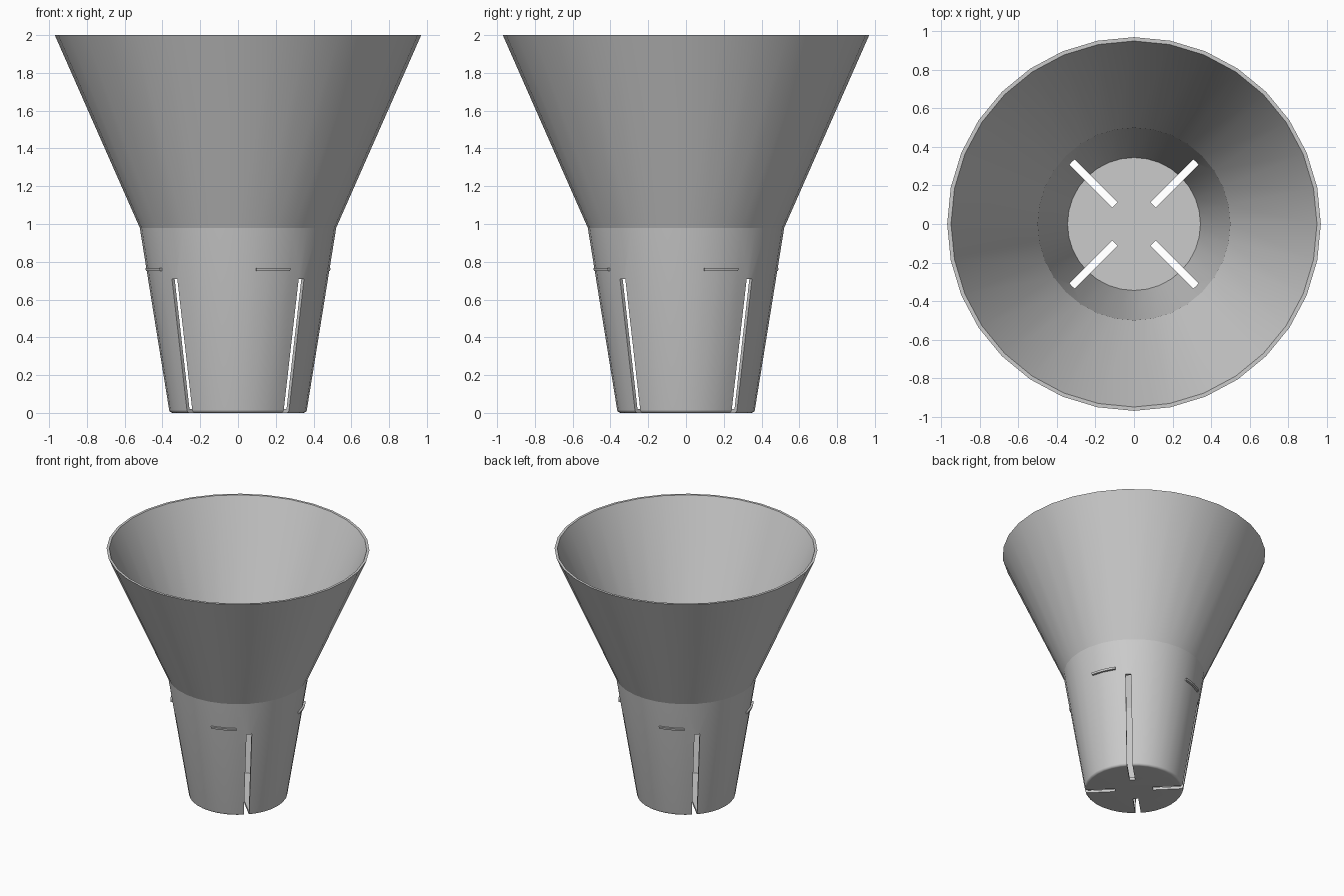
import bpy, bmesh, math
from mathutils import Matrix, Vector

cube = bpy.data.objects.get("Cube")
if cube:
    bpy.data.objects.remove(cube, do_unlink=True)

grey = bpy.data.materials.new("plain grey")
grey.use_nodes = True
COLOUR = (0.6, 0.6, 0.6, 1)
grey.diffuse_color = COLOUR
grey.node_tree.nodes["Principled BSDF"].inputs["Base Color"].default_value = COLOUR


def make_object(name, bm):
    bmesh.ops.recalc_face_normals(bm, faces=bm.faces)
    mesh = bpy.data.meshes.new(name)
    bm.to_mesh(mesh)
    bm.free()
    mesh.materials.append(grey)
    obj = bpy.data.objects.new(name, mesh)
    bpy.context.collection.objects.link(obj)
    return obj


def smooth(obj, degrees):
    bpy.ops.object.select_all(action='DESELECT')
    obj.select_set(True)
    bpy.context.view_layer.objects.active = obj
    bpy.ops.object.shade_smooth_by_angle(angle=math.radians(degrees))


def ring(bm, radius, z, start, sweep, count):
    angles = [start + sweep * i / count for i in range(count)]
    return [bm.verts.new((radius * math.cos(a), radius * math.sin(a), z)) for a in angles]


# Funnel shell: outer wall, flat rim, inner wall and floor
SIDES = 32
ROUND = 0.02
base_curve = [(0.345 + ROUND * math.sin(t), ROUND - ROUND * math.cos(t))
              for t in (math.radians(80 * i / 8) for i in range(9))]
profile = base_curve + [(0.52, 0.98), (0.97, 2), (0.95, 2), (0.5, 0.98), (0.345, 0.02)]
bm = bmesh.new()
rings = [ring(bm, r, z, 0, math.tau, SIDES) for r, z in profile]
for a, b in zip(rings, rings[1:]):
    for i in range(SIDES):
        j = (i + 1) % SIDES
        bm.faces.new((a[i], a[j], b[j], b[i]))
bm.faces.new(rings[0])
bm.faces.new(rings[-1])
funnel = make_object("funnel", bm)

# Four diagonal drainage slots running across the floor and up the wall
bm = bmesh.new()
for k in range(4):
    turn = Matrix.Rotation(math.radians(45 + 90 * k), 4, 'Z')
    place = Matrix.Translation(Vector((0.44, 0, 0.305)))
    size = Matrix.Diagonal((0.6, 0.04, 0.81, 1))
    bmesh.ops.create_cube(bm, size=1, matrix=turn @ place @ size)
cutter = make_object("slot_cutter", bm)
cutter.hide_render = True
cut = funnel.modifiers.new("slots", 'BOOLEAN')
cut.operation = 'DIFFERENCE'
cut.solver = 'EXACT'
cut.object = cutter
bpy.context.view_layer.objects.active = funnel
bpy.ops.object.modifier_apply(modifier=cut.name)
bpy.data.objects.remove(cutter, do_unlink=True)
smooth(funnel, 13)

# Four thin raised level marks around the lower wall
STEPS = 12
section = [(0.475, 0.752), (0.497, 0.752), (0.5, 0.768), (0.475, 0.768)]
for k, side in enumerate(("left", "back", "right", "front")):
    bm = bmesh.new()
    start = math.radians(11.25 + 90 * k)
    sweep = math.radians(22.5)
    rows = [ring(bm, r, z, start, sweep * (STEPS + 1) / STEPS, STEPS + 1) for r, z in section]
    for a, b in zip(rows, rows[1:] + rows[:1]):
        for i in range(STEPS):
            bm.faces.new((a[i], a[i + 1], b[i + 1], b[i]))
    for end in (0, STEPS):
        bm.faces.new([row[end] for row in rows])
    smooth(make_object("level_mark_" + side, bm), 13)
